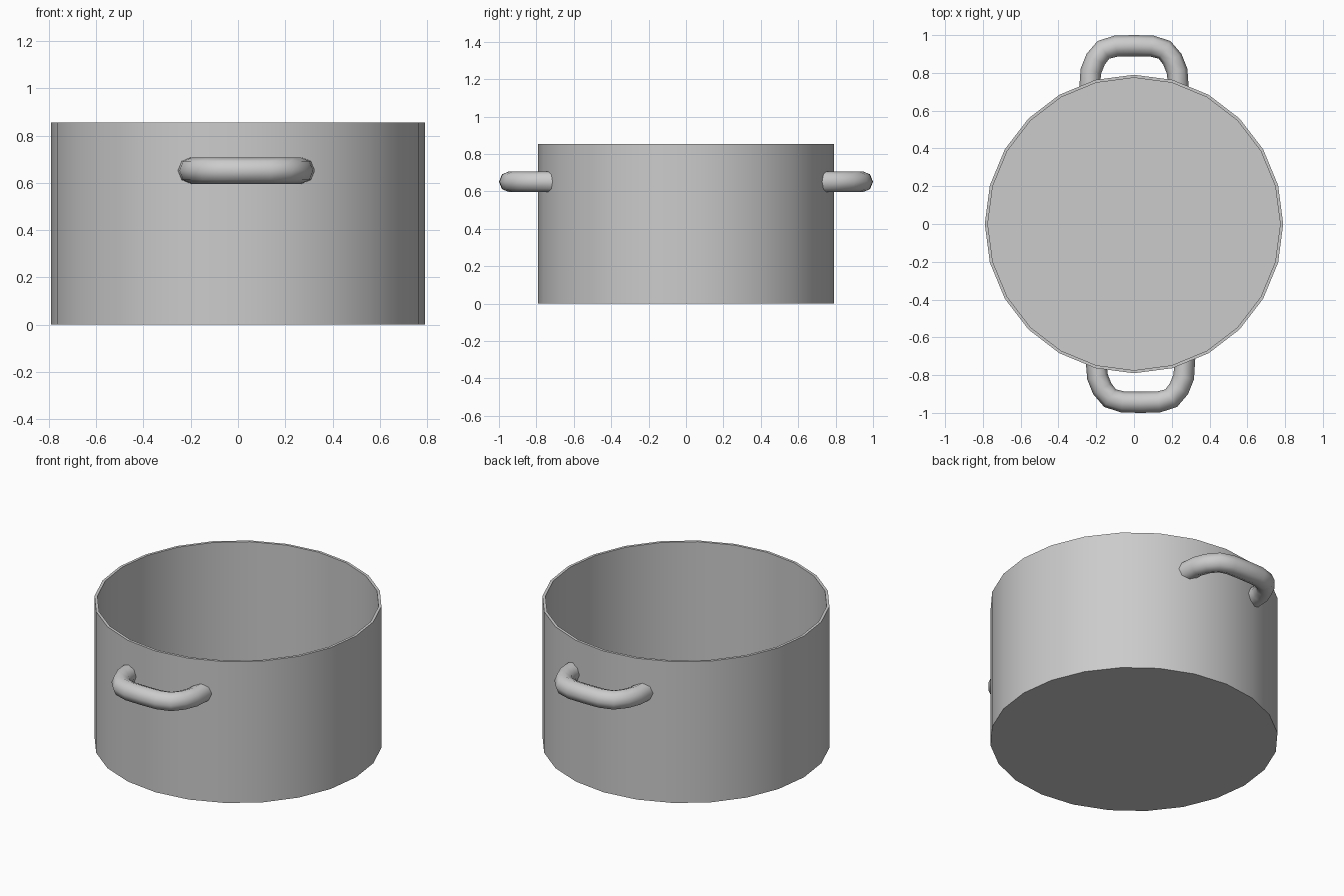
import bpy, bmesh
from math import pi, cos, sin, atan2, hypot
from mathutils import Vector

if "Cube" in bpy.data.objects:
    bpy.data.objects.remove(bpy.data.objects["Cube"])

SIDES, R, H, WALL = 24, 0.79, 0.855, 0.016


def make_object(name, bm, angle):
    bmesh.ops.recalc_face_normals(bm, faces=bm.faces)
    mesh = bpy.data.meshes.new(name)
    bm.to_mesh(mesh)
    bm.free()
    ob = bpy.data.objects.new(name, mesh)
    bpy.context.collection.objects.link(ob)
    bpy.ops.object.select_all(action='DESELECT')
    ob.select_set(True)
    bpy.context.view_layer.objects.active = ob
    bpy.ops.object.shade_smooth_by_angle(angle=angle)
    return ob


def skin(bm, rings):
    # join successive vertex rings and cap both ends
    n = len(rings[0])
    for a, b in zip(rings, rings[1:]):
        for i in range(n):
            j = (i + 1) % n
            bm.faces.new((a[i], a[j], b[j], b[i]))
    bm.faces.new(rings[0])
    bm.faces.new(rings[-1])


def make_pot():
    bm = bmesh.new()
    profile = [(R, 0), (R, H), (R - WALL, H), (R - WALL, WALL)]
    rings = [[bm.verts.new((r * cos(2 * pi * i / SIDES), r * sin(2 * pi * i / SIDES), z))
              for i in range(SIDES)] for r, z in profile]
    skin(bm, rings)
    make_object("pot_body", bm, pi / 6)


def wall_y(x):
    # depth of the middle of the faceted wall at a given x
    step = 2 * pi / SIDES
    rad = R - WALL / 2
    k = int(abs(x) / (rad * sin(step)))
    xa, xb = rad * sin(k * step), rad * sin((k + 1) * step)
    ya, yb = rad * cos(k * step), rad * cos((k + 1) * step)
    return ya + (yb - ya) * (abs(x) - xa) / (xb - xa)


def make_handle(name, side, offset, z=0.652, radius=0.056, n=8):
    half = [(-0.234, 0.74), (-0.228, 0.81), (-0.203, 0.872),
            (-0.162, 0.922), (-0.095, 0.942)]
    path = half + [(0, 0.944)] + [(-x, y) for x, y in reversed(half)]
    path = [Vector((x + offset, y * side, z)) for x, y in path]
    up = Vector((0, 0, 1))
    bm = bmesh.new()
    rings = []
    last = len(path) - 1
    for k, p in enumerate(path):
        if k in (0, last):
            tangent = Vector((0, side if k == 0 else -side, 0))
        else:
            tangent = ((path[k + 1] - p).normalized() + (p - path[k - 1]).normalized()).normalized()
        across = tangent.cross(up)
        ring = []
        for i in range(n):
            a = 2 * pi * i / n
            co = p + radius * (across * cos(a) + up * sin(a))
            if k in (0, last):
                co.y = side * wall_y(co.x)   # ends meet the wall
            ring.append(bm.verts.new(co))
        rings.append(ring)
    skin(bm, rings)
    make_object(name, bm, pi / 3)


make_pot()
make_handle("back_handle", 1, 0.0)
make_handle("front_handle", -1, 0.035)
